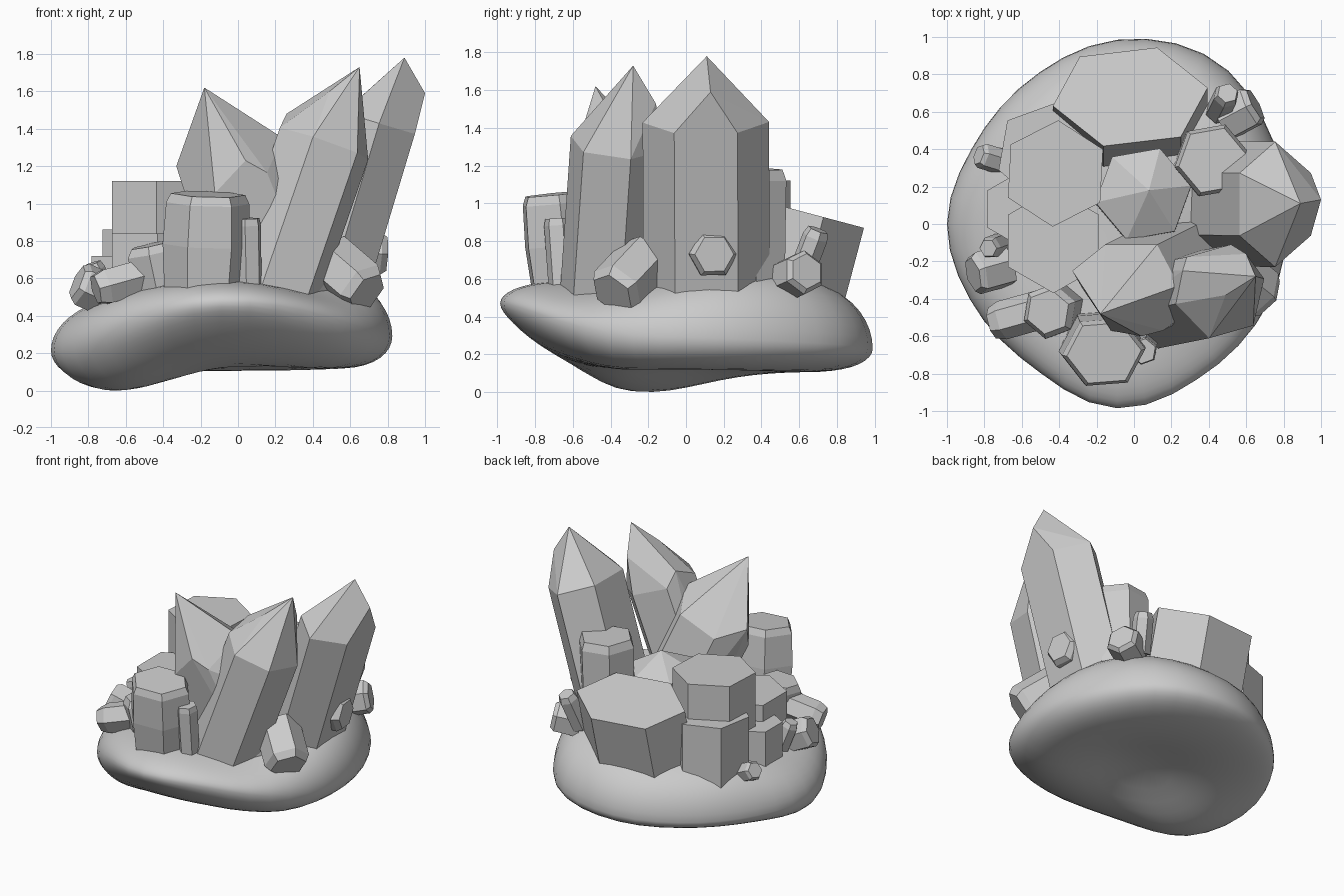
import bpy, bmesh
from math import sin, cos, pi, radians, exp
from mathutils import Vector

if "Cube" in bpy.data.objects:
    bpy.data.objects.remove(bpy.data.objects["Cube"])


def finish(name, bm, smooth=False):
    bmesh.ops.recalc_face_normals(bm, faces=bm.faces[:])
    me = bpy.data.meshes.new(name)
    bm.to_mesh(me)
    bm.free()
    for p in me.polygons:
        p.use_smooth = smooth
    ob = bpy.data.objects.new(name, me)
    bpy.context.collection.objects.link(ob)
    return ob


def crystal(name, base, end, r, tip=None, extra=(), rot=0, sides=6,
            prof=((0, 1), (1, 1)), sy=None):
    """Faceted prism from base to end, with optional pointed tip and extra tip corners."""
    base, end = Vector(base), Vector(end)
    w = (end - base).normalized()
    u = Vector((0, 1, 0)).cross(w).normalized()
    v = w.cross(u)
    sy = sy or r
    bm = bmesh.new()
    for t, s in prof:
        c = base.lerp(end, t)
        for i in range(sides):
            a = radians(rot) + 2 * pi * i / sides
            bm.verts.new(c + u * cos(a) * r * s + v * sin(a) * sy * s)
    for p in ([tip] if tip else []) + list(extra):
        bm.verts.new(p)
    res = bmesh.ops.convex_hull(bm, input=bm.verts[:])
    junk = {g for g in res["geom_interior"] + res["geom_unused"]
            if isinstance(g, bmesh.types.BMVert)}
    bmesh.ops.delete(bm, geom=list(junk), context='VERTS')
    bmesh.ops.dissolve_limit(bm, angle_limit=radians(5), verts=bm.verts[:], edges=bm.edges[:])
    return finish(name, bm)


# Smooth base rock: sphere remapped to an uneven outline, top and underside
OUT = [.915, .95, 1.02, .985, .905, .875, .91, .883, .89, .985, .93, .914]


def outline(k):
    i, f = int(k) % 12, k - int(k)
    p0, p1, p2, p3 = (OUT[(i + j) % 12] for j in (-1, 0, 1, 2))
    return p1 + .5 * f * (p2 - p0 + f * (2*p0 - 5*p1 + 4*p2 - p3 + f * (3*(p1 - p2) + p3 - p0)))


def bump(x, y, cx, cy, s):
    return exp(-((x - cx) ** 2 + (y - cy) ** 2) / s ** 2)


def top_z(x, y):
    return (.59 + .1 * bump(x, y, .6, .45, .55) - .1 * bump(x, y, -1, -.1, .5)
            - .06 * bump(x, y, .55, -.6, .4) + .02 * bump(x, y, 0, -.9, .5))


def bottom_z(x, y):
    front = max(0, -y - .3)
    return .085 - .12 * bump(x, y, -.72, -.25, .45) + .5 * front ** 1.8 + .09 * bump(x, y, 0, 0, .4)


def rim_z(a):
    s, c = sin(a), cos(a)
    return .25 + .04 * c - .03 * max(0, s) + .22 * max(0, -s) ** 2.5


SEG, RINGS = 40, 28
bm = bmesh.new()
rings = []
for j in range(1, RINGS):
    th = pi * j / RINGS
    ring = []
    for i in range(SEG):
        a = 2 * pi * i / SEG
        q = sin(th) ** .7
        x, y = -.09 + q * outline(12 * i / SEG) * cos(a), q * outline(12 * i / SEG) * sin(a)
        upper = th < pi / 2
        k = max(0, 1 - q ** (4.5 if upper else 6)) ** .5
        target = top_z(x, y) if upper else bottom_z(x, y)
        ring.append(bm.verts.new((x, y, rim_z(a) * (1 - k) + target * k)))
    rings.append(ring)
for r0, r1 in zip(rings, rings[1:]):
    for i in range(SEG):
        bm.faces.new((r0[i], r0[(i + 1) % SEG], r1[(i + 1) % SEG], r1[i]))
for ring, f in ((rings[0], top_z), (rings[-1], bottom_z)):
    pole = bm.verts.new((-.09, 0, f(-.09, 0)))
    for i in range(SEG):
        bm.faces.new((ring[i], ring[(i + 1) % SEG], pole))
low = min(v.co.z for v in bm.verts)
for v in bm.verts:      # let the lowest lobe rest on z = 0
    v.co.z -= low * max(0, 1 - v.co.z / .3)
finish("base_rock", bm, True)

# Three tall pointed crystals
crystal("tall_crystal_right", (.46, .11, .45), (.755, .105, 1.43), .23, (.89, .11, 1.78),
        [(1.0, .13, 1.59)], rot=30, sy=.335)
crystal("tall_crystal_front", (.16, -.42, .45), (.46, -.36, 1.32), .26, (.65, -.28, 1.73),
        [(.26, -.25, 1.48), (.49, -.38, 1.6), (.6, -.16, 1.53)], rot=15)
crystal("tall_crystal_left", (.28, -.2, .45), (.0, -.34, 1.15), .3, (-.18, -.48, 1.62),
        [(.24, -.33, 1.35), (-.33, -.25, 1.2), (.04, -.6, 1.23), (.32, -.45, 1.08)], rot=0, sy=.27)

# Stepped upright prisms on the left
for n, x, y, z, r, rot in (("a", -.42, .27, 1.12, .285, 27), ("b", -.43, -.09, .84, .28, 30),
                           ("c", -.61, .08, .72, .2, 30), ("d", -.47, .38, .86, .27, 20)):
    crystal("step_prism_" + n, (x, y, .35), (x, y, z), r, rot=rot)

# Broad slab at the back
crystal("back_slab", (-.02, .55, .45), (-.02, .68, .94), .42, rot=10, sy=.29)

# Barrel-shaped stubs
BARREL = ((0, .9), (.55, 1), (.92, .95), (1, .85))
crystal("front_barrel", (-.18, -.63, .45), (-.16, -.69, 1.05), .235, rot=5, prof=BARREL, sy=.21)
crystal("front_barrel_small", (.06, -.65, .45), (.05, -.68, .92), .08, rot=20, prof=BARREL)
crystal("back_barrel", (.4, .34, .45), (.42, .34, 1.18), .215, rot=10, prof=BARREL)
crystal("middle_stub", (.05, .15, .4), (.05, .16, .97), .26, (.08, .18, 1.1), rot=10)

# Small crystals around the rim
CHIP = ((0, 1), (.85, 1), (1, .8))
for n, b, e, r, rot in (
        ("front_right", (.48, -.22, .7), (.69, -.39, .52), .155, 10),
        ("right", (.55, .12, .74), (.79, .15, .73), .13, 30),
        ("back_right", (.48, .55, .6), (.65, .64, .64), .12, 0),
        ("back_right_small", (.45, .6, .6), (.5, .7, .86), .07, 15),
        ("left_front", (-.4, -.43, .64), (-.76, -.53, .54), .105, 30),
        ("left", (-.68, -.22, .5), (-.86, -.27, .58), .12, 15),
        ("left_small", (-.7, -.1, .45), (-.78, -.13, .68), .06, 0),
        ("left_wedge", (-.4, -.45, .5), (-.46, -.47, .78), .15, 20),
        ("left_back", (-.7, .33, .45), (-.83, .37, .52), .07, 10)):
    crystal("chip_" + n, b, e, r, rot=rot, prof=CHIP)
